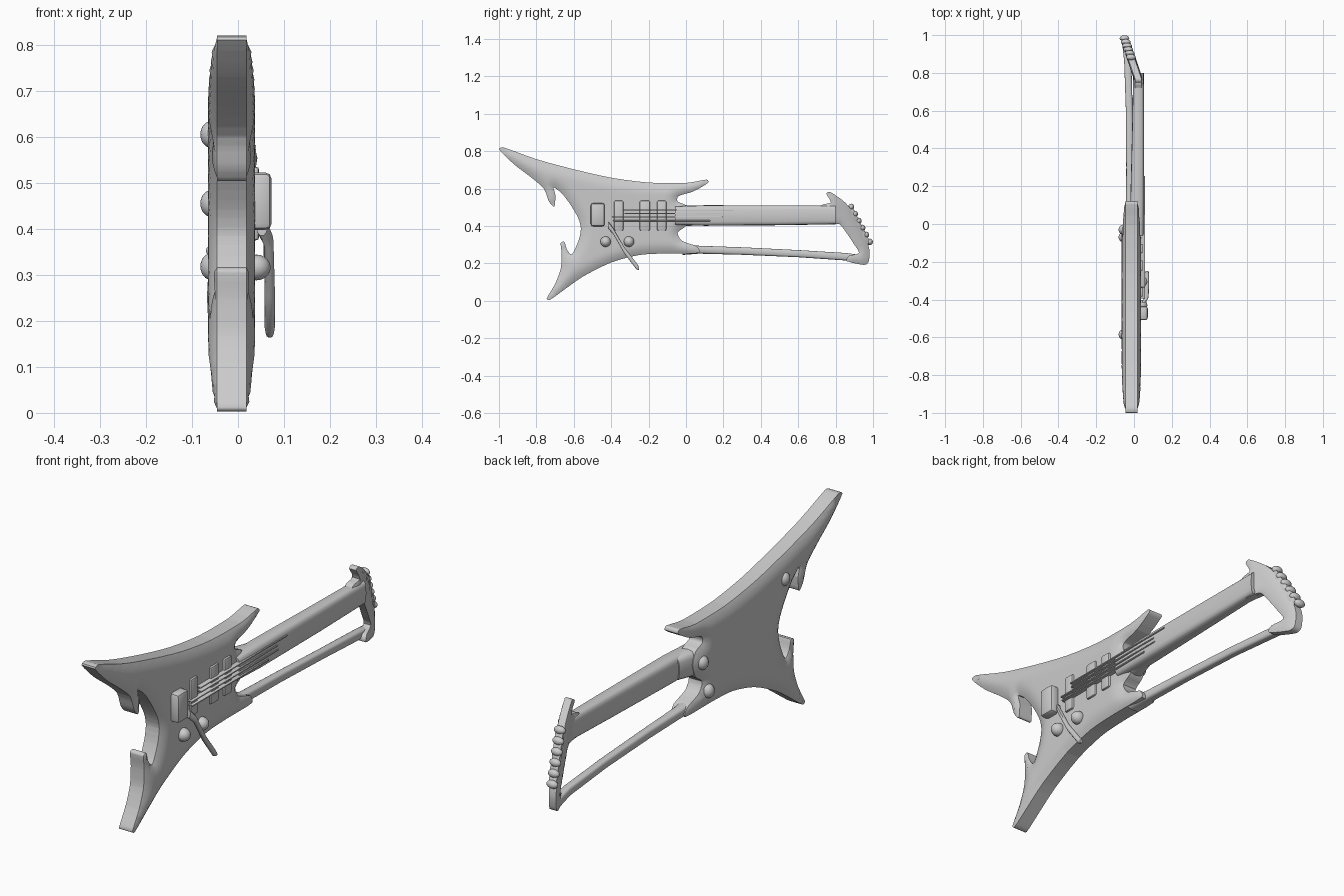
import bpy, bmesh, math
from mathutils import Vector
from mathutils.geometry import intersect_point_line

if "Cube" in bpy.data.objects:
    bpy.data.objects.remove(bpy.data.objects["Cube"])

grey = bpy.data.materials.new("plain grey")
grey.diffuse_color = (0.6, 0.6, 0.6, 1)
grey.use_nodes = True
grey.node_tree.nodes["Principled BSDF"].inputs["Base Color"].default_value = grey.diffuse_color


def finish(name, bm, angle=40):
    bmesh.ops.recalc_face_normals(bm, faces=bm.faces[:])
    me = bpy.data.meshes.new(name)
    bm.to_mesh(me)
    bm.free()
    ob = bpy.data.objects.new(name, me)
    bpy.context.collection.objects.link(ob)
    me.materials.append(grey)
    bpy.ops.object.select_all(action='DESELECT')
    ob.select_set(True)
    bpy.context.view_layer.objects.active = ob
    bpy.ops.object.shade_smooth_by_angle(angle=math.radians(angle))
    return ob


def slab(name, outline, rim, crown, reach, centre, step=0.02):
    """Flat shape in the y-z plane, thin at its rim and thicker inside."""
    bm = bmesh.new()
    pts = [Vector((0, y, z)) for y, z in outline]
    bm.faces.new([bm.verts.new(p) for p in pts])
    for axis in (1, 2):
        lo, hi = min(p[axis] for p in pts), max(p[axis] for p in pts)
        n = Vector((0, 0, 0))
        n[axis] = 1
        for i in range(1, int((hi - lo) / step)):
            bmesh.ops.bisect_plane(bm, geom=bm.verts[:] + bm.edges[:] + bm.faces[:],
                                   plane_co=n * (lo + i * step + 0.0013), plane_no=n)
    bmesh.ops.triangulate(bm, faces=[f for f in bm.faces if len(f.verts) > 4])
    front = bm.verts[:]
    ret = bmesh.ops.extrude_face_region(bm, geom=bm.faces[:], use_keep_orig=True)
    back = [v for v in ret['geom'] if isinstance(v, bmesh.types.BMVert)]
    for side, verts in ((1, front), (-1, back)):
        for v in verts:
            d = reach
            for a, b in zip(pts, pts[1:] + pts[:1]):
                q, t = intersect_point_line(v.co, a, b)
                d = min(d, (v.co - a.lerp(b, min(1, max(0, t)))).length)
            t = d / reach
            half = rim + (crown - rim) * t * (2 - t)
            v.co.x = centre(v.co.y) + side * half
    return finish(name, bm, 50)


def smooth_outline(pts, sub=3):
    """Closed curve through the given points."""
    out, n = [], len(pts)
    for i in range(n):
        p = [Vector(pts[(i + k) % n]) for k in (-1, 0, 1, 2)]
        m1, m2 = (p[2] - p[0]) * 0.4, (p[3] - p[1]) * 0.4
        length = (p[2] - p[1]).length
        for m in (m1, m2):
            if m.length > length:
                m *= length / m.length
        for j in range(sub):
            t = j / sub
            out.append(p[1] * (2*t**3 - 3*t**2 + 1) + m1 * (t**3 - 2*t**2 + t)
                       + p[2] * (3*t**2 - 2*t**3) + m2 * (t**3 - t**2))
    return out


def bar(name, stations, power=0.6, n=16):
    """Rounded bar through (x, y, z, half x, half z) stations along y."""
    bm = bmesh.new()

    def co(i, s):
        c, q = math.cos(math.tau * i / n), math.sin(math.tau * i / n)
        r = lambda v: math.copysign(abs(v) ** power, v)
        return (s[0] + s[3] * r(c), s[1], s[2] + s[4] * r(q))
    rings = [[bm.verts.new(co(i, s)) for i in range(n)] for s in stations]
    for a, b in zip(rings, rings[1:]):
        for i in range(n):
            j = (i + 1) % n
            bm.faces.new((a[i], a[j], b[j], b[i]))
    bm.faces.new(rings[0])
    bm.faces.new(rings[-1])
    return finish(name, bm)


def block(name, centre, size, bevel):
    bm = bmesh.new()
    bmesh.ops.create_cube(bm, size=1)
    for v in bm.verts:
        v.co = Vector(centre) + Vector(a * b for a, b in zip(v.co, size))
    bmesh.ops.bevel(bm, geom=bm.edges[:], offset=bevel, segments=2, profile=0.5, affect='EDGES')
    return finish(name, bm)


def dome(name, centre, radii):
    bm = bmesh.new()
    bmesh.ops.create_uvsphere(bm, u_segments=16, v_segments=10, radius=1)
    for v in bm.verts:
        v.co = Vector(centre) + Vector(a * b for a, b in zip(v.co, radii))
    return finish(name, bm, 80)


# body with swept wings, hooks and cutaways
body = [(-1, .81), (-.975, .82), (-.8, .757), (-.6, .703), (-.4, .658), (-.2, .632), (0, .63),
        (.11, .648), (.12, .632), (.04, .585), (-.04, .56), (-.045, .53), (0, .51),
        (.02, .46), (0, .4), (-.045, .365), (-.02, .32), (.06, .29), (.07, .255),
        (-.1, .253), (-.25, .245), (-.4, .205), (-.55, .13), (-.65, .06), (-.73, .003),
        (-.745, .012), (-.7, .09), (-.67, .17), (-.665, .25), (-.67, .308), (-.65, .315),
        (-.637, .275), (-.61, .248), (-.575, .32), (-.562, .385), (-.575, .44), (-.612, .505),
        (-.66, .57), (-.708, .607), (-.698, .565), (-.702, .508), (-.712, .505),
        (-.735, .535), (-.76, .6), (-.835, .665), (-.92, .73)]
slab("body", smooth_outline(body), 0.032, 0.051, 0.06, lambda y: -0.014)

# neck, lower brace, and the corner that joins it to the headstock
bar("neck", [(.015, -.06, .455, .036, .05), (.017, .1, .456, .037, .055),
             (.022, .5, .457, .032, .053), (.024, .8, .459, .028, .05)], 0.5)
bar("neck_heel", [(-.01, -.08, .455, .045, .06), (-.008, .0, .455, .042, .056),
                  (.01, .08, .455, .035, .05)])
bar("lower_brace", [(-.015, -.02, .275, .036, .03), (-.02, .07, .273, .022, .021),
                    (-.022, .3, .266, .019, .02), (-.025, .6, .252, .018, .019),
                    (-.033, .86, .235, .019, .02), (-.042, .95, .22, .02, .022)])

# headstock leaning back away from the neck
head = [(.72, .508), (.775, .525), (.75, .572), (.77, .582), (.84, .535), (.88, .49), (.93, .40),
        (.968, .32), (.982, .26), (.975, .205), (.95, .192), (.86, .212), (.87, .24),
        (.925, .255), (.9, .30), (.86, .36), (.82, .41), (.77, .408), (.72, .42)]
lean = lambda y: .022 - .34 * (max(y, .77) - .77)
slab("headstock", smooth_outline(head), 0.017, 0.024, 0.025, lean)

# tuner strip with six pegs along the outer edge
bm = bmesh.new()
strip = [(.862, .50), (.885, .51), (.985, .315), (.962, .30)]
slab("tuner_strip", strip, 0.018, 0.023, 0.012, lean, 0.03)
bm.free()
for i in range(6):
    t = i / 5
    y, z = .883 + .1 * t, .502 - .187 * t
    dome("tuner_peg", (lean(y), y, z), (.026, .016, .017))

# bridge, pickups and strings
block("bridge", (.048, -.472, .46), (.05, .075, .125), 0.014)
block("bridge_saddle", (.066, -.475, .46), (.014, .035, .08), 0.005)
for y, w in ((-.36, .05), (-.22, .055), (-.13, .05)):
    block("pickup", (.036, y, .455), (.02, w, .16), 0.007)
for i in range(4):
    z = .428 + .019 * i
    block("string", (.046, -.13 + .03 * i, z), (.024, .52 + .07 * (i % 2), .006), 0.002)

# control knobs on the front, buttons on the back
for y in (-.43, -.305):
    dome("control_knob", (.04, y, .316), (.031, .028, .028))
for y, z in ((-.585, .605), (-.03, .455), (-.07, .318)):
    dome("back_button", (-.056, y, z), (.026, .027, .03))

# tremolo arm hanging from the bridge
bar("tremolo_arm", [(.052, -.415, .405, .012, .02), (.066, -.39, .375, .011, .018),
                    (.069, -.33, .27, .011, .018), (.069, -.265, .185, .011, .018),
                    (.069, -.25, .172, .008, .009)], 0.9, 10)
